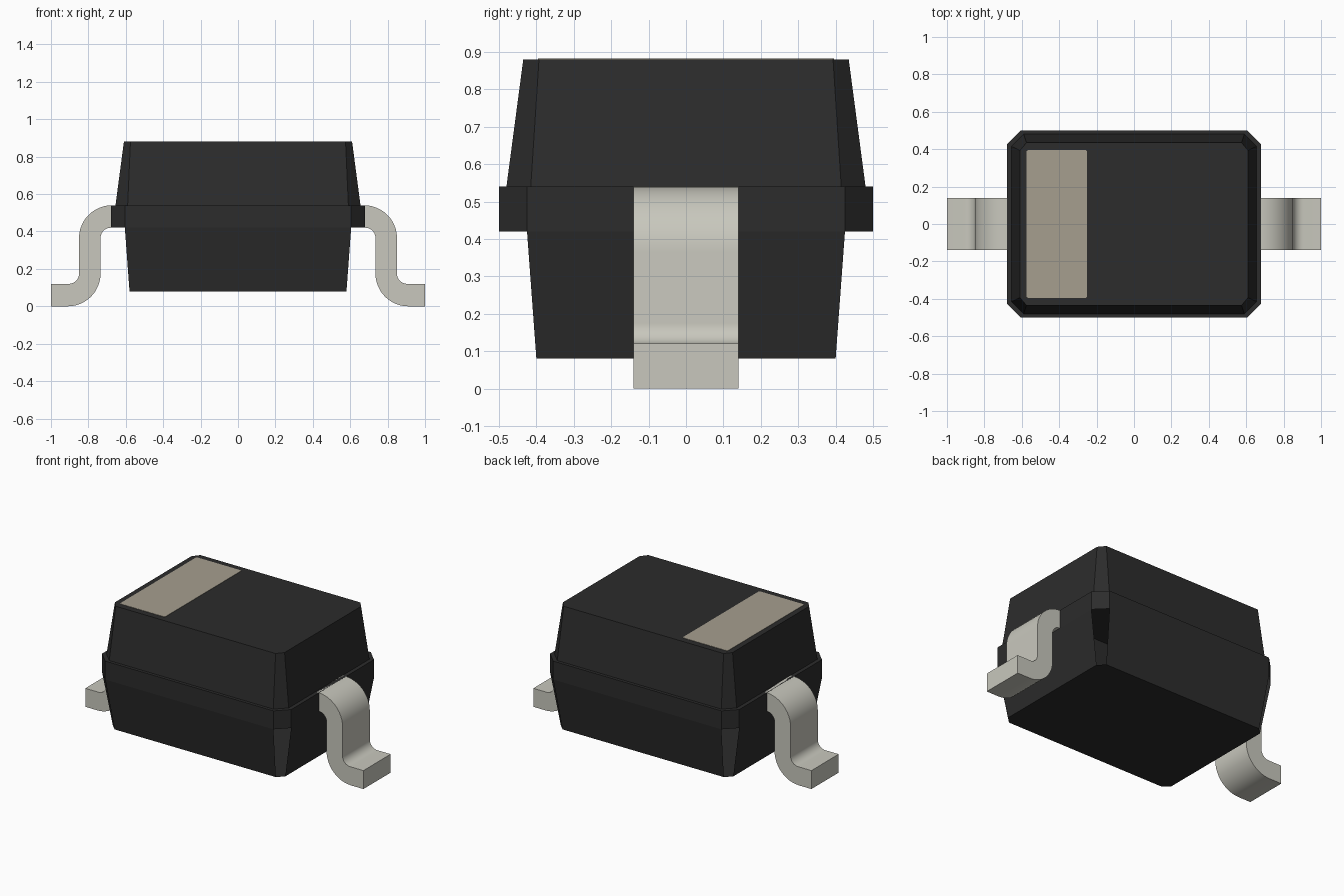
import bpy, bmesh, math

cube = bpy.data.objects.get("Cube")
if cube:
    bpy.data.objects.remove(cube, do_unlink=True)


def material(name, rgb):
    m = bpy.data.materials.new(name)
    m.use_nodes = True
    m.diffuse_color = (*rgb, 1)
    bsdf = m.node_tree.nodes["Principled BSDF"]
    bsdf.inputs["Base Color"].default_value = (*rgb, 1)
    bsdf.inputs["Roughness"].default_value = 0.6
    return m


BLACK = material("black_plastic", (0.025, 0.025, 0.025))
METAL = material("pale_metal", (0.58, 0.575, 0.51))
BEIGE = material("beige_mark", (0.38, 0.345, 0.275))


def make_object(name, bm, mat):
    mesh = bpy.data.meshes.new(name)
    bm.to_mesh(mesh)
    bm.free()
    mesh.materials.append(mat)
    ob = bpy.data.objects.new(name, mesh)
    bpy.context.collection.objects.link(ob)
    return ob


def arc(cx, cz, r, a0, a1, n=12):
    return [(cx + r * math.cos(math.radians(a0 + (a1 - a0) * i / n)),
             cz + r * math.sin(math.radians(a0 + (a1 - a0) * i / n)))
            for i in range(n + 1)]


# Body: hollow shell of chamfered rectangles (z, half x, half y, edge x, edge y)
sections = [(0.08, 0.62, 0.44, 0.58, 0.40),
            (0.42, 0.68, 0.50, 0.605, 0.425),
            (0.54, 0.68, 0.50, 0.605, 0.425),
            (0.54, 0.655, 0.48, 0.59, 0.415),
            (0.88, 0.61, 0.435, 0.575, 0.393)]
bm = bmesh.new()
rings = []
for z, hx, hy, ex, ey in sections:
    outline = [(hx, -ey), (hx, ey), (ex, hy), (-ex, hy),
               (-hx, ey), (-hx, -ey), (-ex, -hy), (ex, -hy)]
    rings.append([bm.verts.new((x, y, z)) for x, y in outline])
for level, (low, high) in enumerate(zip(rings, rings[1:])):
    for i in range(8):
        if level == 0 and i % 2:
            continue  # the lower corners are open
        j = (i + 1) % 8
        bm.faces.new((low[i], low[j], high[j], high[i]))
bm.faces.new(rings[0][::-1])
bm.faces.new(rings[-1])
make_object("body", bm, BLACK)

# Leads: S-bent strips, mirrored left and right
R, r = 0.175, 0.055
profile = ([(0.655, 0.54)]
           + arc(0.675, 0.365, R, 90, 0)           # outer shoulder
           + arc(0.905, 0.175, r, 180, 270)        # inner foot bend
           + [(1.0, 0.12), (1.0, 0.0)]
           + arc(0.91, 0.175, R, 270, 180)         # outer heel
           + arc(0.68, 0.365, r, 0, 90)            # inner shoulder
           + [(0.655, 0.42)])
for name, side in (("left_lead", 1), ("right_lead", -1)):
    bm = bmesh.new()
    face = bm.faces.new([bm.verts.new((side * x, -0.14, z)) for x, z in profile])
    new = bmesh.ops.extrude_face_region(bm, geom=[face])["geom"]
    bmesh.ops.translate(bm, vec=(0, 0.28, 0),
                        verts=[v for v in new if isinstance(v, bmesh.types.BMVert)])
    bmesh.ops.recalc_face_normals(bm, faces=bm.faces)
    ob = make_object(name, bm, METAL)
    bpy.ops.object.select_all(action="DESELECT")
    ob.select_set(True)
    bpy.context.view_layer.objects.active = ob
    bpy.ops.object.shade_smooth_by_angle(angle=math.radians(30))

# Polarity mark: thin plate with tiny rounded corners
bm = bmesh.new()
cx, hx, hy, c = -0.4125, 0.1625, 0.395, 0.01
outline = []
for sx, sy, a in ((1, 1, 0), (-1, 1, 90), (-1, -1, 180), (1, -1, 270)):
    outline += arc(cx + sx * (hx - c), sy * (hy - c), c, a, a + 90, 3)
face = bm.faces.new([bm.verts.new((x, y, 0.878)) for x, y in outline])
new = bmesh.ops.extrude_face_region(bm, geom=[face])["geom"]
bmesh.ops.translate(bm, vec=(0, 0, 0.004),
                    verts=[v for v in new if isinstance(v, bmesh.types.BMVert)])
bmesh.ops.recalc_face_normals(bm, faces=bm.faces)
make_object("polarity_mark", bm, BEIGE)
